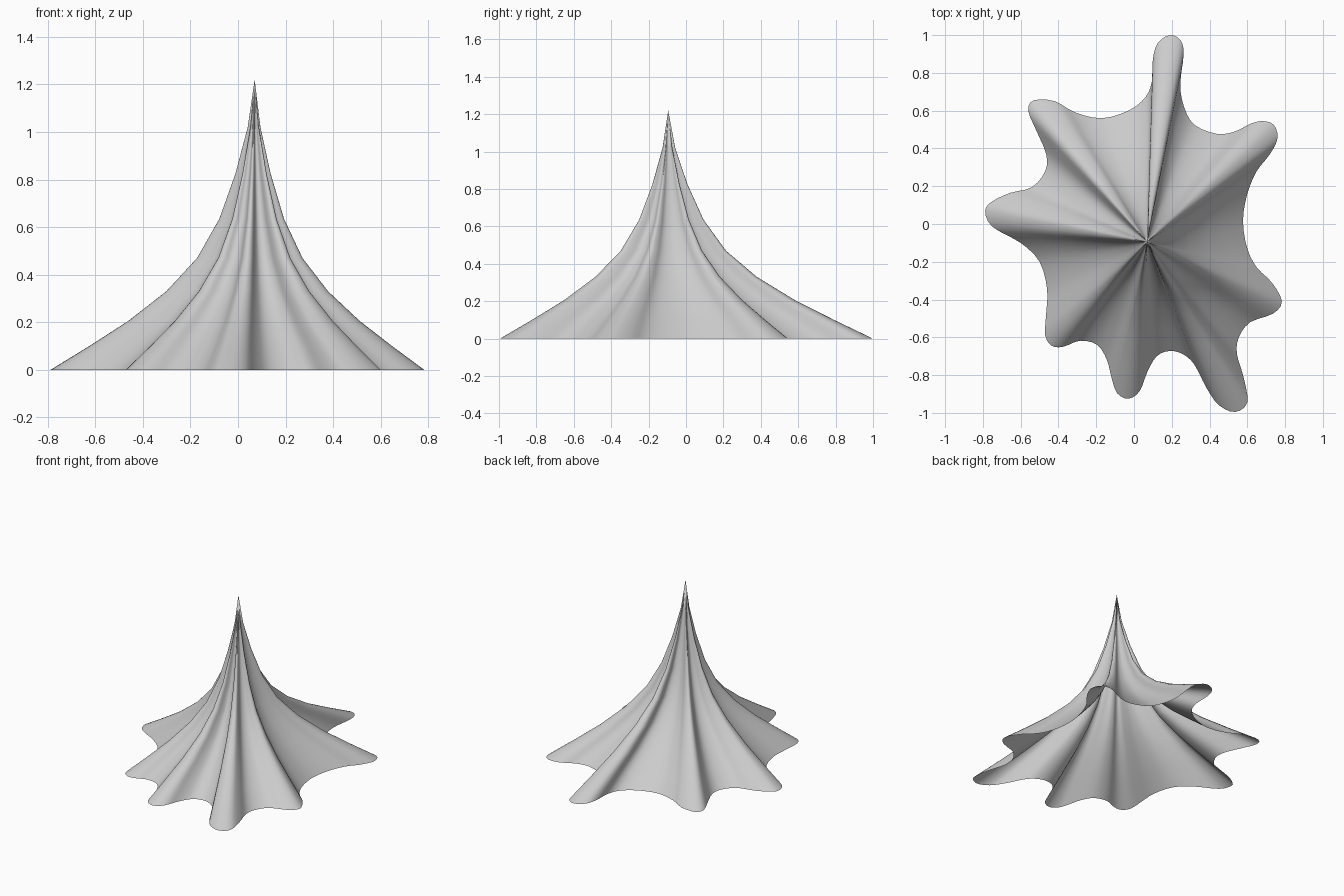
import bpy, bmesh
from mathutils import Vector

APEX = Vector((0.07, -0.095, 1.22))

# wavy hem outline on the ground, clockwise seen from above
HEM = [(.19, 1.0), (.245, .975), (.263, .90), (.245, .74), (.265, .62), (.32, .525),
       (.44, .477), (.535, .49), (.615, .53), (.68, .545), (.74, .525), (.76, .455),
       (.72, .37), (.65, .28), (.60, .16), (.577, .015), (.60, -.13), (.65, -.23),
       (.73, -.31), (.783, -.41), (.735, -.475), (.615, -.52), (.555, -.60),
       (.545, -.69), (.58, -.81), (.60, -.945), (.535, -.995), (.45, -.96),
       (.385, -.87), (.32, -.745), (.26, -.69), (.19, -.672), (.12, -.70),
       (.07, -.785), (.03, -.885), (-.03, -.925), (-.09, -.895), (-.12, -.81),
       (-.143, -.72), (-.195, -.64), (-.285, -.618), (-.375, -.65), (-.435, -.645),
       (-.47, -.59), (-.465, -.475), (-.46, -.345), (-.50, -.20), (-.60, -.10),
       (-.75, -.015), (-.788, .07), (-.75, .12), (-.655, .165), (-.54, .195),
       (-.47, .28), (-.465, .37), (-.515, .49), (-.56, .60), (-.53, .655),
       (-.42, .65), (-.31, .59), (-.17, .56), (-.03, .60), (.06, .67),
       (.095, .757), (.10, .875), (.127, .96)]

# (height, fraction of the hem radius) up the sagging slope
PROFILE = [(0, 1), (.10, .81), (.205, .62), (.33, .433), (.47, .282),
           (.635, .173), (.825, .094), (1.02, .034)]


def smooth_loop(points, steps):
    """Closed Catmull-Rom curve through the points."""
    pts = [Vector(p) for p in points]
    n, out = len(pts), []
    for i in range(n):
        a, b, c, d = (pts[(i + k) % n] for k in (-1, 0, 1, 2))
        for s in range(steps):
            t = s / steps
            out.append(0.5 * (2 * b + (c - a) * t + (2 * a - 5 * b + 4 * c - d) * t ** 2
                              + (3 * b - a - 3 * c + d) * t ** 3))
    return out


# draped canopy: scaled copies of the hem rising to one point, open below
bm = bmesh.new()
hem = smooth_loop(HEM, 3)
centre = APEX.xy
rings = []
for z, f in PROFILE:
    rings.append([bm.verts.new((*(centre + (p - centre) * f), z)) for p in hem])
tip = bm.verts.new(APEX)
n = len(hem)
for lower, upper in zip(rings, rings[1:]):
    for i in range(n):
        j = (i + 1) % n
        bm.faces.new((lower[j], lower[i], upper[i], upper[j]))
for i in range(n):
    bm.faces.new((rings[-1][(i + 1) % n], rings[-1][i], tip))
for face in bm.faces:
    face.smooth = True

mesh = bpy.data.meshes.new("canopy")
bm.to_mesh(mesh)
bm.free()
canopy = bpy.data.objects.new("canopy", mesh)
bpy.context.collection.objects.link(canopy)
